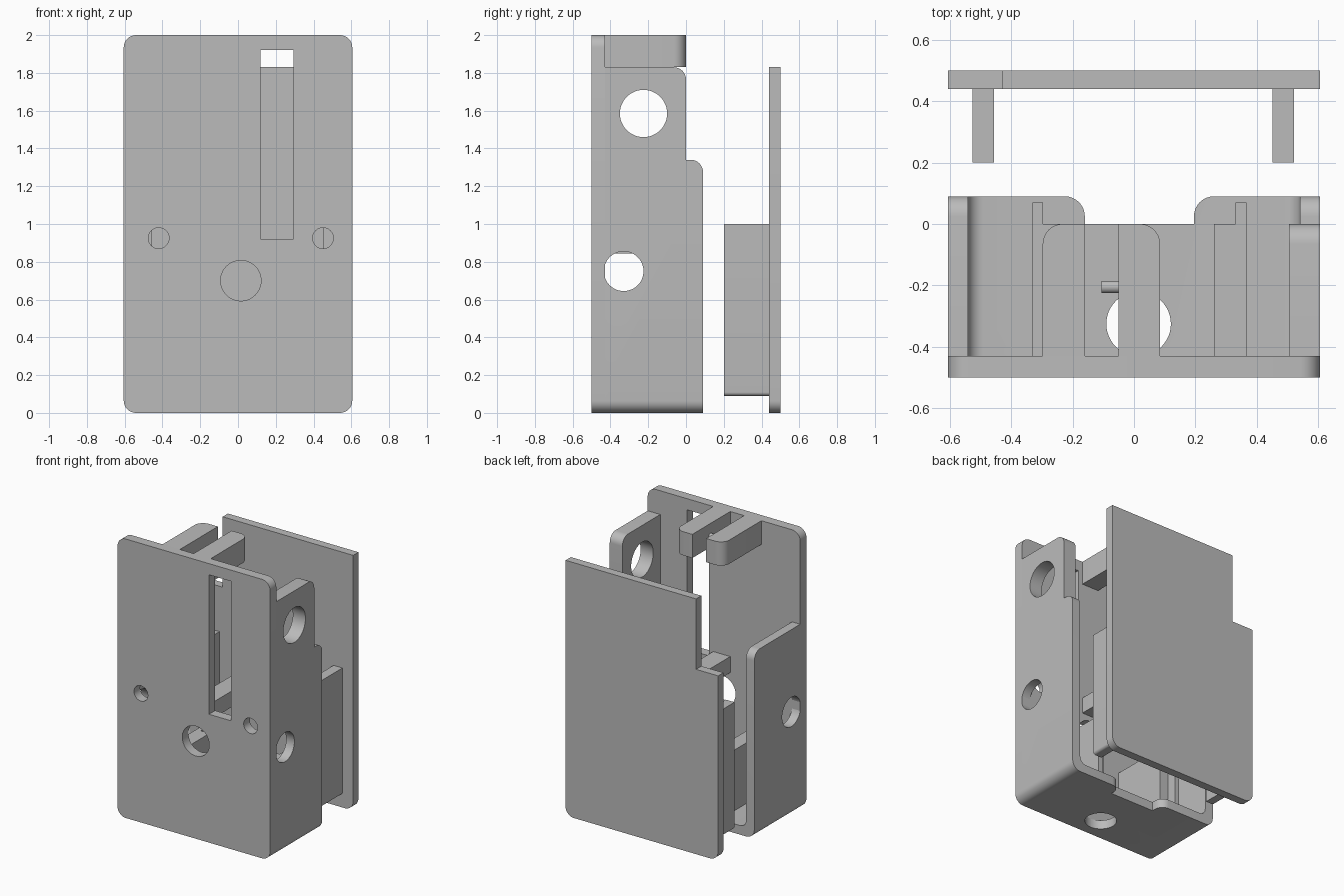
import bpy, bmesh, math

if "Cube" in bpy.data.objects:
    bpy.data.objects.remove(bpy.data.objects["Cube"])

grey = bpy.data.materials.new("plain grey")
grey.use_nodes = True
COLOUR = (0.5, 0.5, 0.5, 1)
grey.diffuse_color = COLOUR
grey.node_tree.nodes["Principled BSDF"].inputs["Base Color"].default_value = COLOUR


def rounded(a0, b0, a1, b1, radii=(0, 0, 0, 0)):
    """Rectangle profile; radii go lower left, lower right, upper right, upper left."""
    corners = [(a0, b0, 1, 1), (a1, b0, -1, 1), (a1, b1, -1, -1), (a0, b1, 1, -1)]
    points = []
    for i, (a, b, sa, sb) in enumerate(corners):
        r = radii[i]
        if r == 0:
            points.append((a, b))
            continue
        for k in range(9):
            t = math.pi * (1 + i / 2 + k / 16)
            points.append((a + sa * r + r * math.cos(t), b + sb * r + r * math.sin(t)))
    return points


def circle(a, b, r):
    return [(a + r * math.cos(k * math.pi / 24), b + r * math.sin(k * math.pi / 24))
            for k in range(48)]


def prism(name, profile, axis, low, high):
    """Extrude a profile along x (y,z points), y (x,z points) or z (x,y points)."""
    place = {"x": lambda a, b, d: (d, a, b),
             "y": lambda a, b, d: (a, d, b),
             "z": lambda a, b, d: (a, b, d)}[axis]
    bm = bmesh.new()
    ends = [[bm.verts.new(place(a, b, d)) for a, b in profile] for d in (low, high)]
    n = len(profile)
    bm.faces.new(ends[0])
    bm.faces.new(ends[1])
    for i in range(n):
        j = (i + 1) % n
        bm.faces.new((ends[0][i], ends[0][j], ends[1][j], ends[1][i]))
    bmesh.ops.recalc_face_normals(bm, faces=bm.faces[:])
    mesh = bpy.data.meshes.new(name)
    bm.to_mesh(mesh)
    bm.free()
    mesh.materials.append(grey)
    obj = bpy.data.objects.new(name, mesh)
    bpy.context.collection.objects.link(obj)
    return obj


def select(obj):
    bpy.ops.object.select_all(action="DESELECT")
    obj.select_set(True)
    bpy.context.view_layer.objects.active = obj


def combine(obj, profile, axis, low, high, operation="DIFFERENCE"):
    """Cut or intersect an object with an extruded profile."""
    tool = prism("cutter", profile, axis, low, high)
    mod = obj.modifiers.new("shape", "BOOLEAN")
    mod.operation, mod.object, mod.solver = operation, tool, "EXACT"
    select(obj)
    bpy.ops.object.modifier_apply(modifier=mod.name)
    bpy.data.objects.remove(tool)


W, R = 0.605, 0.065          # half width, corner radius
FACE, BACK = -0.43, 0.09     # inside of the front plate, rear edge of the case
STEP, WALL = 1.34, 1.83      # low and high side wall tops
lower_hole = circle(-0.33, 0.75, 0.105)
upper_hole = circle(-0.225, 1.585, 0.125)

# Front plate with slot and round holes
front = prism("front_plate", rounded(-W, 0, W, 2, (R,) * 4), "y", -0.5, FACE)
combine(front, rounded(0.12, 0.92, 0.295, 1.92), "y", -0.6, -0.3)
for x, z, r in ((-0.42, 0.925, 0.055), (0.45, 0.925, 0.055), (0.015, 0.7, 0.107)):
    combine(front, circle(x, z, r), "y", -0.6, -0.3)

# U-shaped case: floor and two side walls
case = prism("case_shell", rounded(-W, 0, W, STEP, (R, R, 0, 0)), "y", FACE, BACK)
combine(case, rounded(FACE - 0.1, -0.1, BACK, STEP, (0, 0, R, 0)), "x", -1, 1, "INTERSECT")
combine(case, rounded(-0.54, 0.065, 0.54, 3, (0.05, 0.05, 0, 0)), "y", -1, 1)
combine(case, lower_hole, "x", -1, 1)
combine(case, circle(0.015, -0.325, 0.105), "z", -0.1, 0.2)

# Floor notch, flaring with convex rounded corners at the rear edge
notch = [(-0.16, 0), (0.195, 0)]
arc = [k * math.pi / 16 for k in range(9)]
notch += [(0.195 + R - R * math.cos(t), BACK - R + R * math.sin(t)) for t in arc]
notch += [(0.195 + R, 0.2), (-0.16 - R, 0.2)]
notch += [(-0.16 - R + R * math.cos(t), BACK - R + R * math.sin(t)) for t in reversed(arc)]
combine(case, notch, "z", -0.1, 0.2)

# Tall part of the left wall
upper = prism("left_upper_wall", rounded(FACE, STEP - 0.04, 0, WALL, (0, 0, R, 0)),
              "x", 0.505, W)
combine(upper, upper_hole, "x", 0, 1)

# Top guide tabs and the small peg between them
prism("right_guide_tab", rounded(-0.297, FACE, -0.16, 0, (0, 0, 0, R)), "z", WALL, 2)
prism("left_guide_tab", rounded(-0.05, FACE, 0.085, 0, (0, 0, R, 0)), "z", WALL, 2)
prism("guide_peg", circle(-0.205, 1.91, 0.02), "x", -0.105, -0.05)

# Shelf below the slot
prism("centre_shelf", rounded(-0.05, FACE, 0.085, 0, (0, 0, R, 0)), "z", 0.845, 0.96)

# Lipped inner blocks on the floor, mirrored about the bay centre
MID = 0.0175
for side, name in ((-1, "right_inner_block"), (1, "left_inner_block")):
    outline = [(0.243, FACE), (0.348, FACE), (0.348, 0.07), (0.313, 0.07), (0.313, 0), (0.243, 0)]
    prism(name, [(MID + side * a, b) for a, b in outline], "z", 0.06, 0.5)

# Rear cover with corner notch and two ribs
cover = prism("rear_cover", rounded(-W, 0, W, WALL, (R, R, 0, 0)), "y", 0.44, 0.5)
combine(cover, rounded(-1, 1.325, -0.43, 3), "y", 0, 1)
prism("right_cover_rib", rounded(-0.525, 0.09, -0.455, 1, (0.02, 0, 0, 0)), "y", 0.2, 0.44)
prism("left_cover_rib", rounded(0.45, 0.09, 0.52, 1, (0, 0.02, 0, 0)), "y", 0.2, 0.44)

for obj in bpy.context.collection.objects:
    if obj.type == "MESH" and grey.name in obj.data.materials:
        select(obj)
        bpy.ops.object.shade_smooth_by_angle(angle=math.radians(30))
